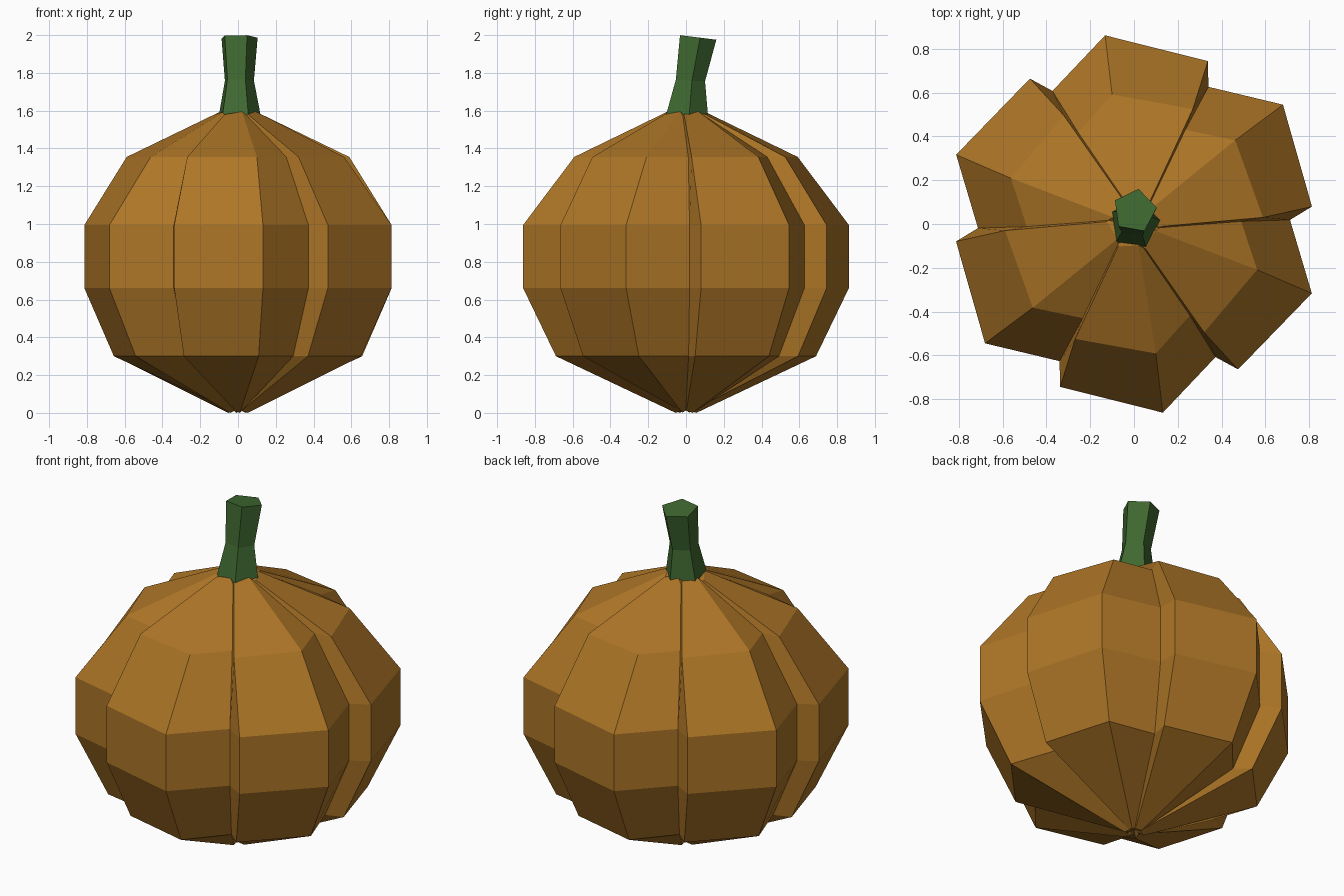
import bpy, bmesh, math

if "Cube" in bpy.data.objects:
    bpy.data.objects.remove(bpy.data.objects["Cube"])


def material(name, rgb):
    m = bpy.data.materials.new(name)
    m.diffuse_color = (*rgb, 1)
    m.use_nodes = True
    m.node_tree.nodes["Principled BSDF"].inputs["Base Color"].default_value = m.diffuse_color
    return m


def loft(name, rings, mat, caps):
    """Skin a stack of closed rings; caps = centre points below and above."""
    bm = bmesh.new()
    loops = [[bm.verts.new(p) for p in ring] for ring in rings]
    n = len(rings[0])
    for lo, hi in zip(loops, loops[1:]):
        for i in range(n):
            j = (i + 1) % n
            bm.faces.new((lo[i], lo[j], hi[j], hi[i]))
    for loop, cap in zip((loops[0], loops[-1]), caps):
        c = bm.verts.new(cap)
        for i in range(n):
            bm.faces.new((loop[i], loop[(i + 1) % n], c))
    bmesh.ops.recalc_face_normals(bm, faces=bm.faces)
    me = bpy.data.meshes.new(name)
    bm.to_mesh(me)
    bm.free()
    me.materials.append(mat)
    ob = bpy.data.objects.new(name, me)
    bpy.context.collection.objects.link(ob)
    return ob


def polar(r, deg, z, cx=0, cy=0):
    a = math.radians(deg)
    return (cx + r * math.cos(a), cy + r * math.sin(a), z)


# Ribbed body: each lobe has a valley, a leading corner and a trailing corner
# (radius, angle, height), repeated six times around
LEVELS = [
    ((0.030, -3, 0.015), (0.035, 3, 0.012), (0.055, 40, 0.0)),
    ((0.56, 1.4, 0.30), (0.659, 4.2, 0.30), (0.697, 39.0, 0.30)),
    ((0.713, 1.5, 0.66), (0.817, 5.6, 0.66), (0.872, 38.7, 0.66)),
    ((0.713, 1.5, 0.995), (0.817, 5.6, 0.995), (0.872, 38.7, 0.995)),
    ((0.49, 1.4, 1.355), (0.590, 2.9, 1.355), (0.600, 39.6, 1.355)),
    ((0.120, -8, 1.575), (0.125, -5, 1.58), (0.100, 42, 1.595)),
]
body_rings = [[polar(r, a + 60 * k, z) for k in range(6) for r, a, z in level]
              for level in LEVELS]
loft("pumpkin_body", body_rings, material("orange_rind", (0.42, 0.18, 0.02)),
     ((0, 0, 0.02), (0, 0, 1.59)))

# Five-sided stem, pinched in the middle, leaning back with a tilted top
STEM = [(0.118, 0.0, 1.575, 0), (0.082, 0.02, 1.76, -0.06), (0.102, 0.06, 1.988, -0.125)]
stem_rings = []
for r, cy, z, tilt in STEM:
    ring = [polar(r, 80 + 72 * k, z, 0.003, cy) for k in range(5)]
    stem_rings.append([(x, y, h + tilt * (y - cy)) for x, y, h in ring])
loft("stem", stem_rings, material("green_stem", (0.05, 0.14, 0.03)),
     ((0, 0, 1.575), (0.003, 0.06, 1.988)))
